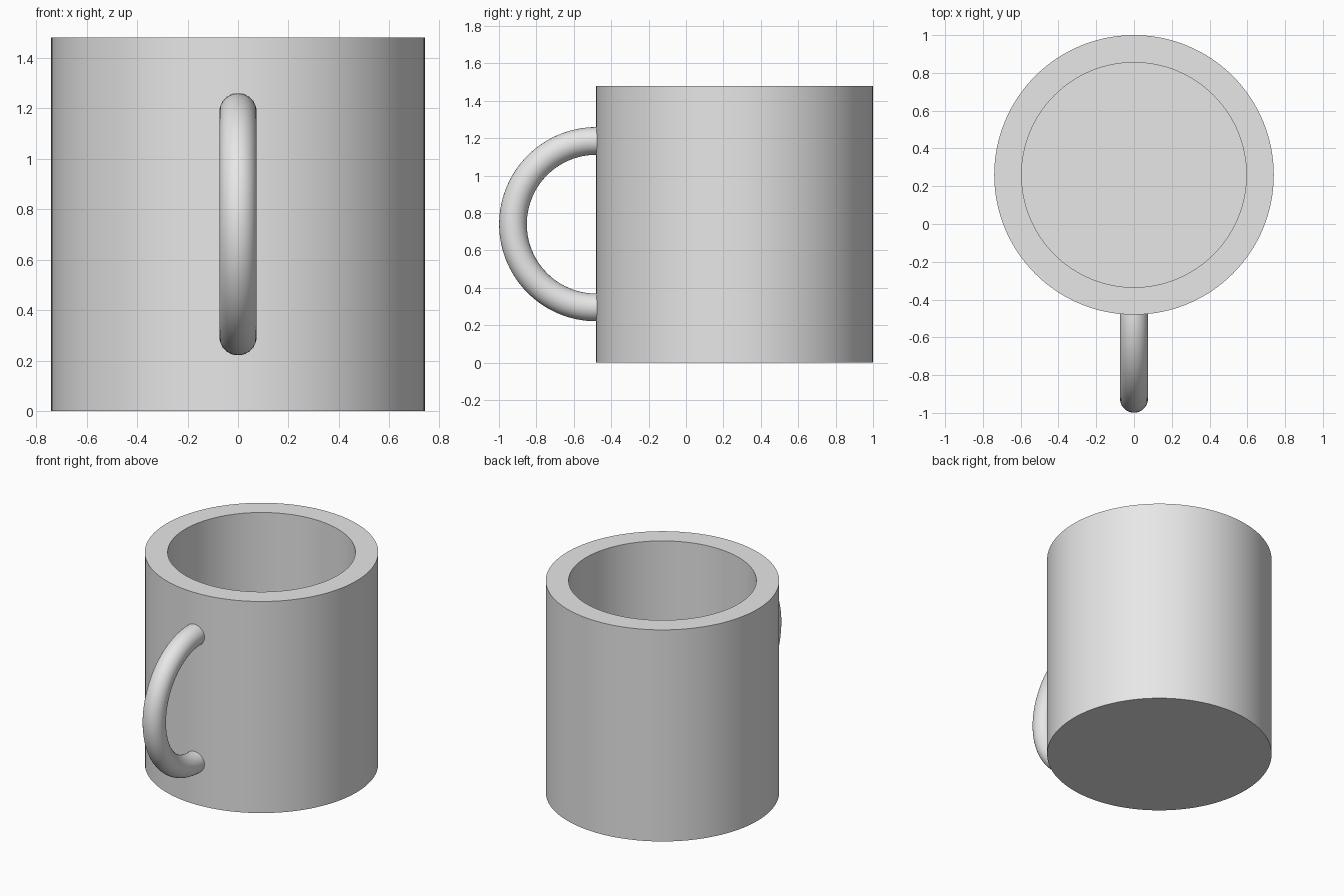
import bpy
import bmesh
import math
from mathutils import Matrix, Vector

RADIUS = 0.74
HEIGHT = 1.48
WALL = 0.145
CUP_Y = 0.26
HANDLE_RADIUS = 0.445
HANDLE_THICKNESS = 0.074

cube = bpy.data.objects.get("Cube")
if cube:
    bpy.data.objects.remove(cube, do_unlink=True)

# Single ceramic colour
grey = bpy.data.materials.new("light grey ceramic")
grey.use_nodes = True
colour = (0.8, 0.8, 0.8, 1)
grey.diffuse_color = colour
grey.node_tree.nodes["Principled BSDF"].inputs["Base Color"].default_value = colour


def finish(name, bm, location):
    """Turn a bmesh into a smooth-shaded object with crisp rims."""
    bmesh.ops.remove_doubles(bm, verts=bm.verts, dist=0.0001)
    bmesh.ops.recalc_face_normals(bm, faces=bm.faces)
    mesh = bpy.data.meshes.new(name)
    bm.to_mesh(mesh)
    bm.free()
    mesh.materials.append(grey)
    obj = bpy.data.objects.new(name, mesh)
    obj.location = location
    bpy.context.collection.objects.link(obj)
    bpy.ops.object.select_all(action="DESELECT")
    obj.select_set(True)
    bpy.context.view_layer.objects.active = obj
    bpy.ops.object.shade_smooth_by_angle(angle=math.radians(35))
    return obj


# Cup body: thick wall and floor turned around the vertical axis
bm = bmesh.new()
inner = RADIUS - WALL
profile = [(0, 0), (RADIUS, 0), (RADIUS, HEIGHT),
           (inner, HEIGHT), (inner, WALL), (0, WALL)]
points = [bm.verts.new((r, 0, z)) for r, z in profile]
edges = [bm.edges.new(pair) for pair in zip(points, points[1:])]
bmesh.ops.spin(bm, geom=points + edges, cent=(0, 0, 0), axis=(0, 0, 1),
               angle=math.tau, steps=128)
finish("cup_body", bm, (0, CUP_Y, 0))

# Handle: round section swept through a half circle, ends sunk into the wall
bm = bmesh.new()
section = Matrix.Translation((0, 0, HANDLE_RADIUS))
section = section @ Matrix.Rotation(math.pi / 2, 4, "X")
ring = bmesh.ops.create_circle(bm, segments=32, radius=HANDLE_THICKNESS,
                               cap_ends=False, matrix=section)["verts"]
overlap = math.radians(6)
bmesh.ops.rotate(bm, verts=ring, cent=Vector(),
                 matrix=Matrix.Rotation(-overlap, 3, "X"))
bmesh.ops.spin(bm, geom=ring + bm.edges[:], cent=(0, 0, 0), axis=(1, 0, 0),
               angle=math.pi + 2 * overlap, steps=64)
bmesh.ops.holes_fill(bm, edges=[e for e in bm.edges if e.is_boundary])
finish("handle", bm, (0, CUP_Y - RADIUS, HEIGHT / 2))
